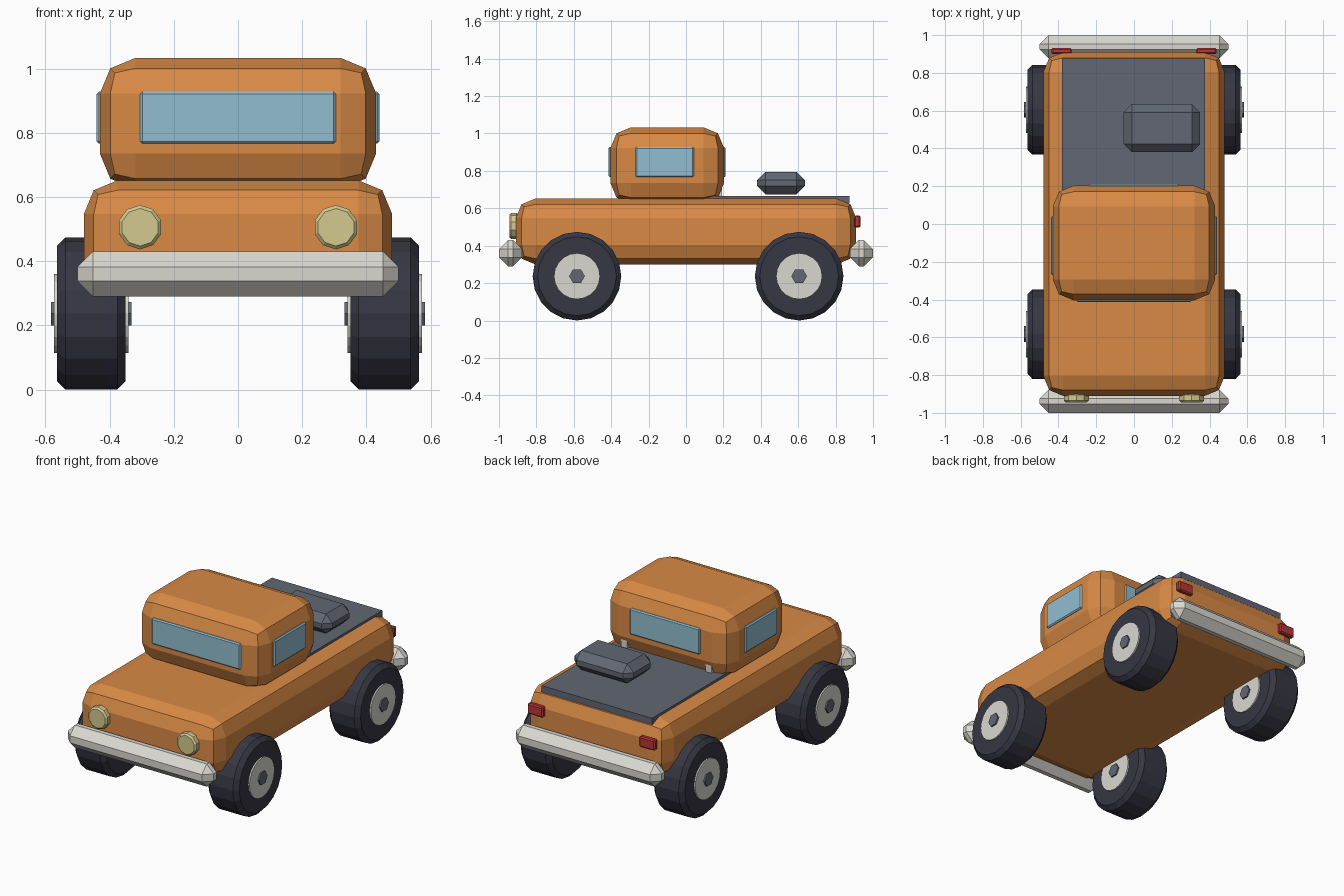
import bpy
import math
from mathutils import Matrix

cube = bpy.data.objects.get("Cube")
if cube:
    bpy.data.objects.remove(cube, do_unlink=True)


def material(name, r, g, b):
    """Flat colour given in sRGB 0-255, stored as linear."""
    lin = [((c / 255 + 0.055) / 1.055) ** 2.4 for c in (r, g, b)] + [1.0]
    m = bpy.data.materials.new(name)
    m.use_nodes = True
    m.diffuse_color = lin
    m.node_tree.nodes["Principled BSDF"].inputs["Base Color"].default_value = lin
    return m


ORANGE = material("orange paint", 217, 138, 69)
GLASS = material("blue glass", 145, 190, 208)
GREY = material("slate grey", 98, 103, 115)
CHROME = material("pale metal", 217, 216, 208)
TYRE = material("dark rubber", 55, 55, 68)
CREAM = material("cream lamp", 211, 202, 144)
RED = material("red lamp", 184, 54, 54)


def finish(obj, name, mat, bevel, segments):
    obj.name = name
    obj.data.name = name
    obj.data.materials.append(mat)
    if bevel:
        mod = obj.modifiers.new("Bevel", "BEVEL")
        mod.width = bevel
        mod.segments = segments
        mod.limit_method = "ANGLE"
        mod.angle_limit = math.radians(40)
    return obj


def box(name, xs, ys, zs, mat, bevel=0.0, segments=1):
    """Bevelled box between the given limits on each axis."""
    bpy.ops.mesh.primitive_cube_add(size=1)
    obj = bpy.context.object
    spans = (xs, ys, zs)
    size = [b - a for a, b in spans]
    obj.data.transform(Matrix.Diagonal((*size, 1)))
    obj.location = [(a + b) / 2 for a, b in spans]
    return finish(obj, name, mat, bevel, segments)


def disc(name, centre, radius, depth, sides, axis, mat, bevel=0.0):
    """Cylinder lying along the x or y axis."""
    bpy.ops.mesh.primitive_cylinder_add(vertices=sides, radius=radius, depth=depth)
    obj = bpy.context.object
    obj.data.transform(Matrix.Rotation(math.radians(90), 4, "Y" if axis == "x" else "X"))
    obj.location = centre
    return finish(obj, name, mat, bevel, 1)


# Body and cabin
box("body", (-0.48, 0.48), (-0.91, 0.91), (0.30, 0.652), ORANGE, 0.105, 2)
box("cabin", (-0.43, 0.43), (-0.404, 0.203), (0.625, 1.033), ORANGE, 0.11, 2)

# Windows
WIN_Z = (0.766, 0.928)
box("windscreen", (-0.305, 0.305), (-0.414, -0.39), WIN_Z, GLASS, 0.007)
box("rear_window", (-0.24, 0.24), (0.19, 0.212), WIN_Z, GLASS, 0.007)

# Cargo bed cover, supports and load
box("bed_cover", (-0.38, 0.377), (0.05, 0.875), (0.625, 0.665), GREY)
box("cargo_bundle", (-0.055, 0.35), (0.38, 0.635), (0.675, 0.795), GREY, 0.044)

# Bumpers
for name, ys in (("front_bumper", (-1.0, -0.876)), ("rear_bumper", (0.876, 1.0))):
    box(name, (-0.5, 0.5), ys, (0.29, 0.43), CHROME, 0.048)

# Paired parts
for side, s in (("left", 1), ("right", -1)):
    def span(a, b):
        return tuple(sorted((s * a, s * b)))

    box(side + "_window", span(0.42, 0.44), (-0.27, 0.043), WIN_Z, GLASS, 0.007)
    box(side + "_bed_post", span(0.27, 0.31), (0.155, 0.193), (0.63, 0.8), CHROME)
    disc(side + "_headlight", (s * 0.305, -0.92, 0.506), 0.069, 0.05, 10, "y", CREAM, 0.01)
    box(side + "_tail_light", span(0.33, 0.437), (0.9, 0.932), (0.497, 0.562), RED, 0.007)

    # Wheels
    for end, y in (("front", -0.583), ("rear", 0.605)):
        pos = (s * 0.457, y, 0.237)
        tag = end + "_" + side
        disc(tag + "_tyre", pos, 0.237, 0.214, 20, "x", TYRE, 0.026)
        disc(tag + "_hub", pos, 0.123, 0.232, 20, "x", CHROME)
        cap = disc(tag + "_hub_cap", pos, 0.042, 0.25, 6, "x", GREY)
        cap.data.transform(Matrix.Rotation(math.radians(0), 4, "X"))
